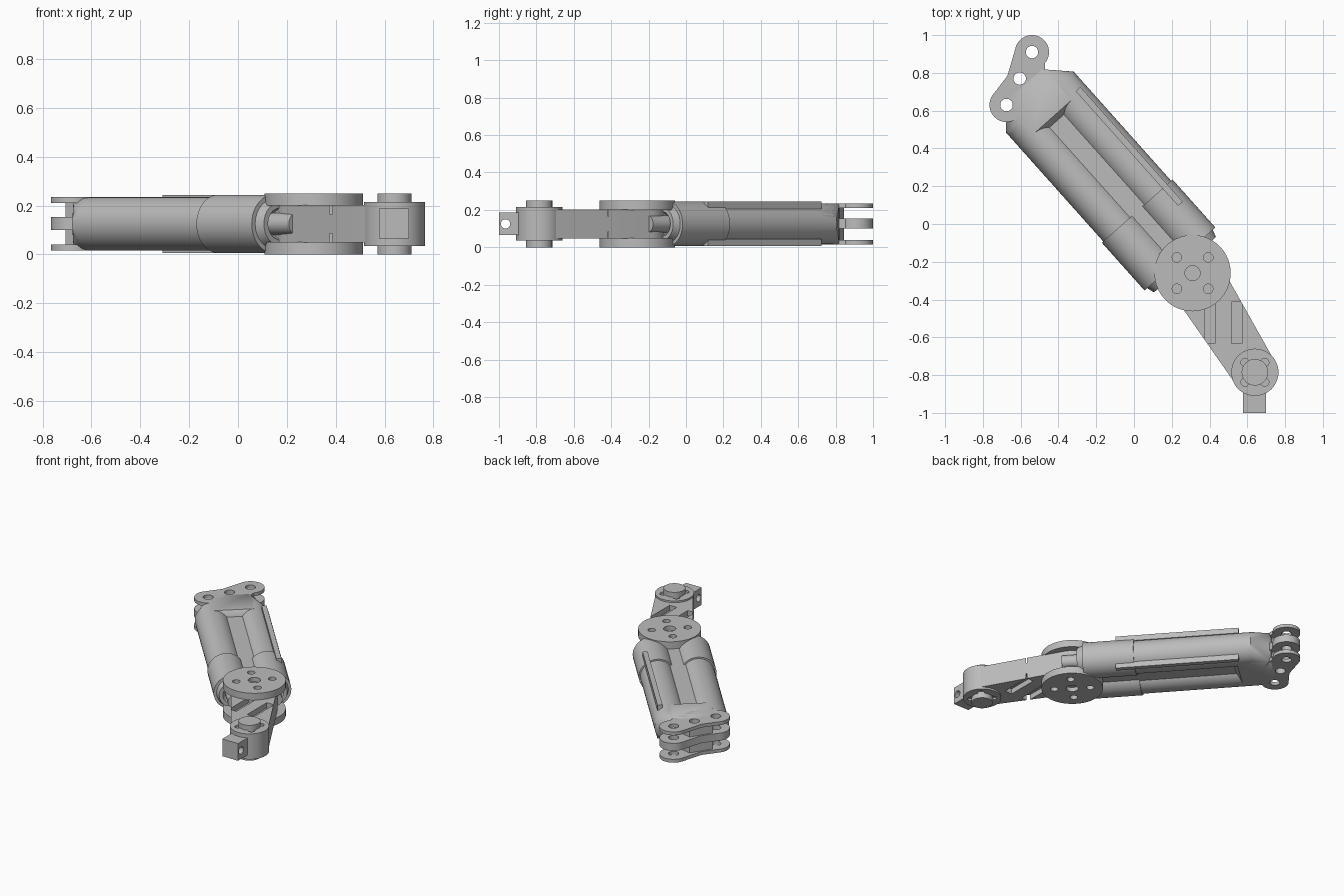
import bpy, bmesh, math
from mathutils import Matrix, Vector

if "Cube" in bpy.data.objects:
    bpy.data.objects.remove(bpy.data.objects["Cube"], do_unlink=True)

grey = bpy.data.materials.new("plain grey")
grey.use_nodes = True
grey.diffuse_color = (0.5, 0.5, 0.5, 1)
grey.node_tree.nodes["Principled BSDF"].inputs["Base Color"].default_value = (0.5, 0.5, 0.5, 1)

MID = 0.125                      # height of the arm's centre plane
JOINT = Vector((0.31, -0.26))    # middle hinge
WRIST = Vector((0.64, -0.785))   # lower hinge
SEG = 48
# Local frame of the upper arm: x runs along the tubes away from the hinge
ARM = Matrix.Translation((JOINT.x, JOINT.y, MID)) @ Matrix.Rotation(math.atan2(0.746, -0.666), 4, 'Z')


def make(name, bm, matrix=Matrix()):
    bmesh.ops.recalc_face_normals(bm, faces=bm.faces)
    mesh = bpy.data.meshes.new(name)
    bm.to_mesh(mesh)
    bm.free()
    mesh.materials.append(grey)
    ob = bpy.data.objects.new(name, mesh)
    bpy.context.collection.objects.link(ob)
    ob.matrix_world = matrix
    return ob


def arc(c, r, a0=0, a1=360, n=SEG):
    full = a1 - a0 == 360
    steps = n if full else n + 1
    return [(c[0] + r * math.cos(math.radians(a0 + (a1 - a0) * i / n)),
             c[1] + r * math.sin(math.radians(a0 + (a1 - a0) * i / n))) for i in range(steps)]


def prism(name, outline, z0, z1, matrix=Matrix()):
    bm = bmesh.new()
    low = [bm.verts.new((x, y, z0)) for x, y in outline]
    high = [bm.verts.new((x, y, z1)) for x, y in outline]
    bm.faces.new(low)
    bm.faces.new(high)
    for i in range(len(low)):
        j = (i + 1) % len(low)
        bm.faces.new((low[i], low[j], high[j], high[i]))
    return make(name, bm, matrix)


def box(x0, x1, y0, y1):
    return [(x0, y0), (x1, y0), (x1, y1), (x0, y1)]


def hull(name, points, matrix=Matrix()):
    bm = bmesh.new()
    verts = [bm.verts.new(p) for p in points]
    bmesh.ops.convex_hull(bm, input=verts)
    bmesh.ops.delete(bm, geom=[v for v in bm.verts if not v.link_faces], context='VERTS')
    bmesh.ops.dissolve_limit(bm, angle_limit=0.01, verts=bm.verts, edges=bm.edges)
    return make(name, bm, matrix)


def lathe(name, profile, matrix):
    # Profile is (distance along x, radius), capped at both ends
    bm = bmesh.new()
    rings = [[bm.verts.new((x, y, z)) for y, z in arc((0, 0), r)] for x, r in profile]
    for a, b in zip(rings, rings[1:]):
        for i in range(SEG):
            j = (i + 1) % SEG
            bm.faces.new((a[i], a[j], b[j], b[i]))
    bm.faces.new(rings[0])
    bm.faces.new(rings[-1])
    return make(name, bm, matrix)


def cut(ob, cutters):
    bpy.context.view_layer.objects.active = ob
    for cutter in cutters:
        cutter.hide_render = True
        mod = ob.modifiers.new("cut", 'BOOLEAN')
        mod.operation, mod.solver, mod.object = 'DIFFERENCE', 'EXACT', cutter
        bpy.ops.object.modifier_apply(modifier=mod.name)
        bpy.data.objects.remove(cutter, do_unlink=True)


def hole(c, r, z0=-1, z1=1):
    return prism("cutter", arc(c, r, n=24), z0, z1)


# Twin tubes with sleeve, hollow collar and inner rod
tube = [(1.2, 0.109), (0.44, 0.109), (0.44, 0.119), (0.1, 0.119), (0.1, 0.1),
        (0.06, 0.088), (0.06, 0.065), (0.1, 0.045), (-0.045, 0.045)]
for side, label in ((-1, "left"), (1, "right")):
    lathe(label + "_tube", tube, ARM @ Matrix.Translation((0, side * 0.132, 0)))

# Recessed web between the tubes
prism("tube_web", box(0.03, 1.12, -0.13, 0.13), -0.073, 0.073, ARM)

# Tapered head joining the tube ends
head = []
for s in (-1, 1):
    for w in (1.11, 1.215):
        head += [(w, y, z) for y, z in arc((s * 0.132, 0), 0.109)]
    for t in (-1, 1):
        head += [(1.335, s * 0.125, t * 0.109), (1.08, s * 0.055, t * 0.073)]
hull("head", head, ARM)

# Thin rails above and below the outer side of one tube
for s, label in ((-1, "lower"), (1, "upper")):
    z0, z1 = sorted((s * 0.08, s * 0.119))
    prism(label + "_rail", box(0.317, 1.13, -0.213, -0.18), z0, z1, ARM)

# Forked bracket: three eared plates on a bent column
EAR_A, EAR_B, EAR_MID = (-0.54, 0.91), (-0.675, 0.63), (-0.605, 0.77)
plate = (arc(EAR_A, 0.09, -40, 165) + [(-0.67, 0.785)] + arc(EAR_B, 0.09, 145, 290)
         + [(-0.6, 0.57), (-0.5, 0.66), (-0.47, 0.8)])
for label, z0, z1 in (("bottom", 0.016, 0.04), ("middle", 0.1, 0.153), ("top", 0.21, 0.234)):
    ob = prism(label + "_bracket_plate", plate, z0, z1)
    cut(ob, [hole(c, 0.033) for c in (EAR_A, EAR_B, EAR_MID)])
column = prism("bracket_column", [(-0.5, 0.82), (-0.62, 0.845), (-0.66, 0.785), (-0.705, 0.71),
                                  (-0.6, 0.62), (-0.52, 0.72)], 0.02, 0.23)
cut(column, [hole(EAR_MID, 0.033)])
cut(bpy.data.objects["head"], [hole(EAR_MID, 0.033), hole(EAR_B, 0.033)])

# Lower link with shallow slots on both faces
link = hull("lower_link", [(x, y, z) for z in (0.048, 0.203)
                           for x, y in arc(JOINT, 0.15) + arc(WRIST, 0.12)])
cut(link, [prism("cutter", box(x, x + 0.056, -0.633, -0.414), z, z + 0.1)
           for x in (0.374, 0.515) for z in (-0.015, 0.165)])

# Hinge discs with bolt holes
for label, z0, z1, c0, c1 in (("lower", 0, 0.05, -0.1, 0.03), ("upper", 0.2, 0.25, 0.22, 0.4)):
    disc = prism(label + "_hinge_disc", arc(JOINT, 0.202, n=64), z0, z1)
    bolts = [JOINT + Vector((a, b)) for a in (-0.083, 0.083) for b in (-0.083, 0.083)]
    cut(disc, [hole(JOINT, 0.04, c0, c1)] + [hole(b, 0.025, c0, c1) for b in bolts])

# Wrist boss with notches around its pin
boss = prism("wrist_boss", arc(WRIST, 0.125), 0.035, 0.215)
notches = [WRIST + Vector((a, b)) for a in (-0.052, 0.052) for b in (-0.052, 0.052)]
cut(boss, [hole(n, 0.022, z, z + 0.1) for n in notches for z in (-0.04, 0.19)])
prism("wrist_pin", arc(WRIST, 0.07), 0, 0.25)

# End tongue with a cross hole
tongue = prism("end_tongue", box(0.577, 0.7, -1, -0.75), 0.065, 0.187)
side_hole = hole((0, 0), 0.025)
side_hole.matrix_world = Matrix.Translation((0.64, -0.965, MID)) @ Matrix.Rotation(math.pi / 2, 4, 'Y')
bpy.context.view_layer.update()
cut(tongue, [side_hole])

# Smooth round walls, keep edges crisp
bpy.ops.object.select_all(action='DESELECT')
for ob in bpy.context.scene.objects:
    if ob.type == 'MESH':
        ob.select_set(True)
        bpy.context.view_layer.objects.active = ob
bpy.ops.object.shade_smooth_by_angle(angle=math.radians(30))
